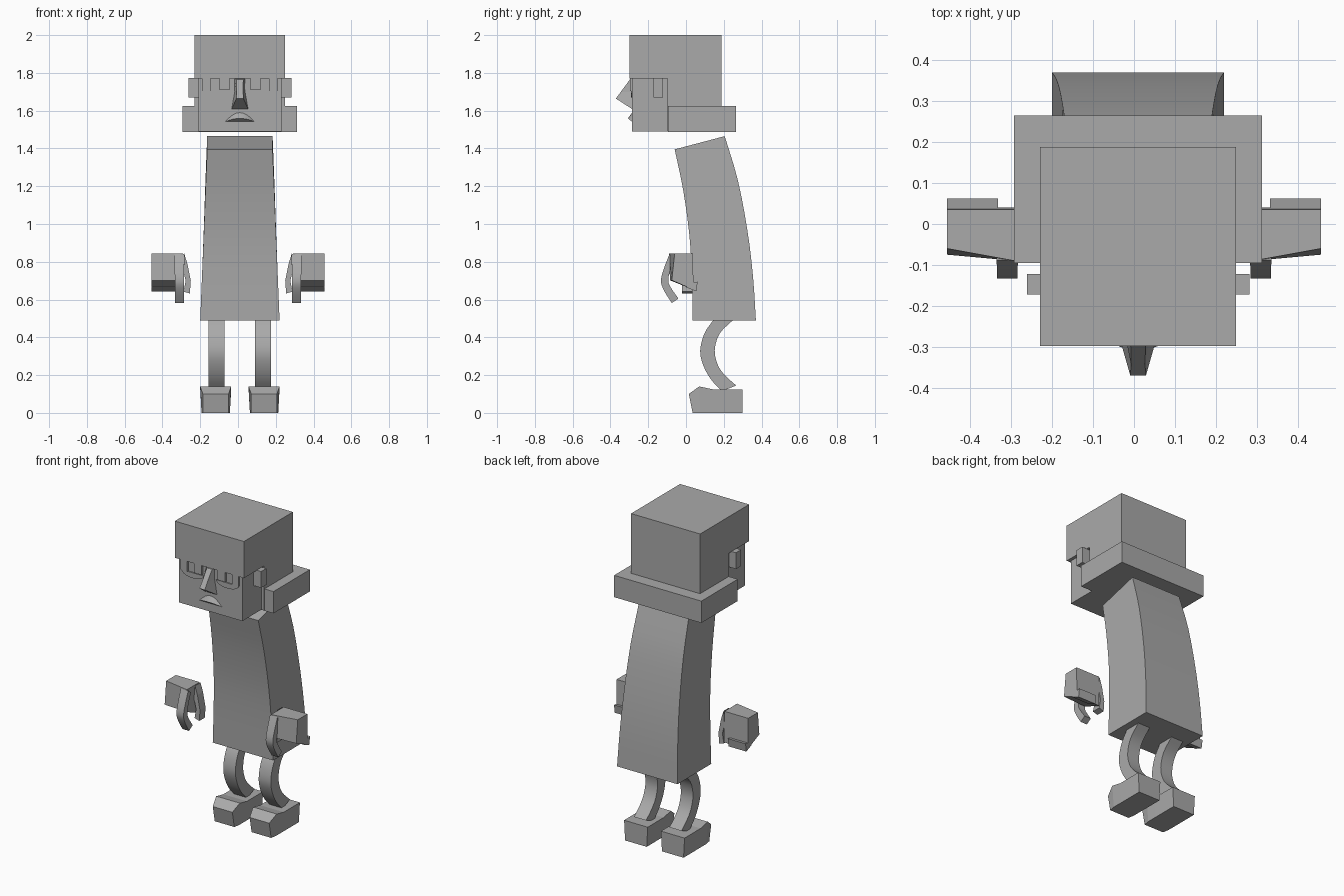
import bpy, bmesh, math
from mathutils import Vector

if "Cube" in bpy.data.objects:
    bpy.data.objects.remove(bpy.data.objects["Cube"])

grey = bpy.data.materials.new("plain grey")
grey.diffuse_color = (0.4, 0.4, 0.4, 1)
grey.use_nodes = True
grey.node_tree.nodes["Principled BSDF"].inputs["Base Color"].default_value = grey.diffuse_color
CX = 0.01  # centre line of head, body and legs


def finish(name, bm, smooth=False):
    bmesh.ops.recalc_face_normals(bm, faces=bm.faces)
    me = bpy.data.meshes.new(name)
    bm.to_mesh(me)
    bm.free()
    me.materials.append(grey)
    ob = bpy.data.objects.new(name, me)
    bpy.context.collection.objects.link(ob)
    if smooth:
        bpy.ops.object.select_all(action='DESELECT')
        ob.select_set(True)
        bpy.context.view_layer.objects.active = ob
        bpy.ops.object.shade_smooth_by_angle(angle=math.radians(35))
    return ob


def loft(name, rings, smooth=False):
    """Skin a row of equal-sized rings and cap both ends."""
    bm = bmesh.new()
    rows = [[bm.verts.new(p) for p in r] for r in rings]
    n = len(rows[0])
    for a, b in zip(rows, rows[1:]):
        for i in range(n):
            j = (i + 1) % n
            bm.faces.new((a[i], a[j], b[j], b[i]))
    bm.faces.new(rows[0])
    bm.faces.new(rows[-1])
    return finish(name, bm, smooth)


def box(name, x0, x1, y0, y1, z0, z1):
    return loft(name, [[(x0, y0, z), (x1, y0, z), (x1, y1, z), (x0, y1, z)] for z in (z0, z1)])


def curve(pts, steps=3):
    """Smooth a short list of points."""
    p = [Vector(q) for q in pts]
    p = [2 * p[0] - p[1]] + p + [2 * p[-1] - p[-2]]
    out = []
    for i in range(1, len(p) - 2):
        a, b, c, d = p[i - 1:i + 3]
        for s in range(steps):
            t = s / steps
            out.append(0.5 * (2 * b + (c - a) * t + (2 * a - 5 * b + 4 * c - d) * t * t
                              + (3 * b - a - 3 * c + d) * t ** 3))
    return out + [p[-2]]


def bent_bar(name, front, back, x, w0, w1, steps=3):
    """Square bar between two (y, z) side lines, half-width running w0 to w1."""
    f, b = curve(front, steps), curve(back, steps)
    rings = []
    for i, (p, q) in enumerate(zip(f, b)):
        w = w0 + (w1 - w0) * i / (len(f) - 1)
        rings.append([(x - w, *p), (x + w, *p), (x + w, *q), (x - w, *q)])
    return loft(name, rings, True)


# Head: face block, hair cap, back hair and rolled hair end
box("face", CX - .22, CX + .22, -.285, -.09, 1.49, 1.775)
box("hair_cap", CX - .24, CX + .24, -.298, .188, 1.77, 2.0)
box("back_hair", CX - .24, CX + .24, -.097, .188, 1.49, 1.77)
box("hair_roll", CX - .303, CX + .303, -.095, .266, 1.488, 1.625)

# Nose
loft("nose", [
    [(CX - .03, -.28, 1.77), (CX - .018, -.297, 1.765), (CX + .018, -.297, 1.765), (CX + .03, -.28, 1.77)],
    [(CX - .028, -.28, 1.70), (CX - .017, -.345, 1.70), (CX + .017, -.345, 1.70), (CX + .028, -.28, 1.70)],
    [(CX - .045, -.28, 1.605), (CX - .019, -.371, 1.664), (CX + .019, -.371, 1.664), (CX + .045, -.28, 1.605)],
])

# Overhanging upper lip
lip = []
for i in range(9):
    t = -1 + i / 4
    k = max(.04, 1 - t * t)
    x, z = CX + .077 * t, 1.541
    lip.append([(x, -.284, z), (x, -.285 - .023 * k, z + .018 * k), (x, -.284, z + .05 * k)])
loft("upper_lip", lip, True)

for s in (-1, 1):
    side = "left" if s < 0 else "right"
    # Ears, eyelids and hair fringe
    box(side + "_ear", *sorted((CX + s * .21, CX + s * .272)), -.173, -.122, 1.67, 1.772)
    lid = [(CX + s * .12 + .078 * math.cos(a), 1.705 + .034 * math.sin(a))
           for a in [math.pi + math.pi * i / 10 for i in range(11)]]
    loft(side + "_eyelid", [[(x, y, z) for x, z in lid] for y in (-.284, -.292)])
    for n, (a, b, z) in enumerate([(.155, .20, 1.705), (.055, .108, 1.71)]):
        box(f"{side}_fringe_{n + 1}", *sorted((CX + s * a, CX + s * b)), -.297, -.28, z, 1.775)

# Bent body
bent_bar("body", [(-.06, 1.395), (-.015, 1.18), (.018, .94), (.031, .72), (.035, .49)],
         [(.205, 1.465), (.275, 1.23), (.326, .96), (.355, .72), (.37, .49)], CX, .173, .21)

for s in (-1, 1):
    side = "left" if s < 0 else "right"
    # Curved leg
    bent_bar(side + "_leg",
             [(.145, .492), (.097, .42), (.075, .33), (.09, .255), (.13, .18), (.19, .115)],
             [(.25, .492), (.178, .42), (.152, .33), (.17, .25), (.21, .195), (.266, .145)],
             CX + s * .123, .042, .042)
    # Foot with a narrowed, bevelled toe
    fx = CX + s * .128
    loft(side + "_foot", [
        [(fx - w0, y, z0), (fx + w0, y + 0, z0), (fx + w1, y1, z1), (fx - w1, y1, z1)]
        for w0, y, z0, w1, y1, z1 in [(.068, .035, 0, .068, .015, .10),
                                      (.075, .075, 0, .082, .07, .14),
                                      (.075, .14, 0, .082, .14, .125),
                                      (.075, .30, 0, .082, .30, .125)]])
    # Palm with a sloping underside and slanted front
    xo, xi = s * .457, s * .292
    loft(side + "_palm", [
        [(x, yf, .845), (x, .036, .845), (x, .04, .652), (x, yb, .702)]
        for x, yf, yb in ((xo, -.06, -.075), (xi, -.09, -.085))])
    # Folded fingers, thumb and little inner finger
    loft(side + "_fingers", [[(x, .03, .69), (x, .062, .695), (x, .054, .643), (x, .0, .665)]
                             for x in (xo, s * .333)])
    bent_bar(side + "_thumb", [(-.088, .84), (-.115, .77), (-.133, .70), (-.115, .645), (-.075, .582)],
             [(-.06, .82), (-.08, .77), (-.094, .70), (-.078, .66), (-.04, .605)], s * .31, .026, .023)
    hook = [(.285, .845), (.268, .79), (.25, .70), (.255, .632), (.288, .642), (.277, .70), (.292, .76)]
    loft(side + "_inner_finger", [[(s * x, y, z) for x, z in hook] for y in (-.02, .035)])
